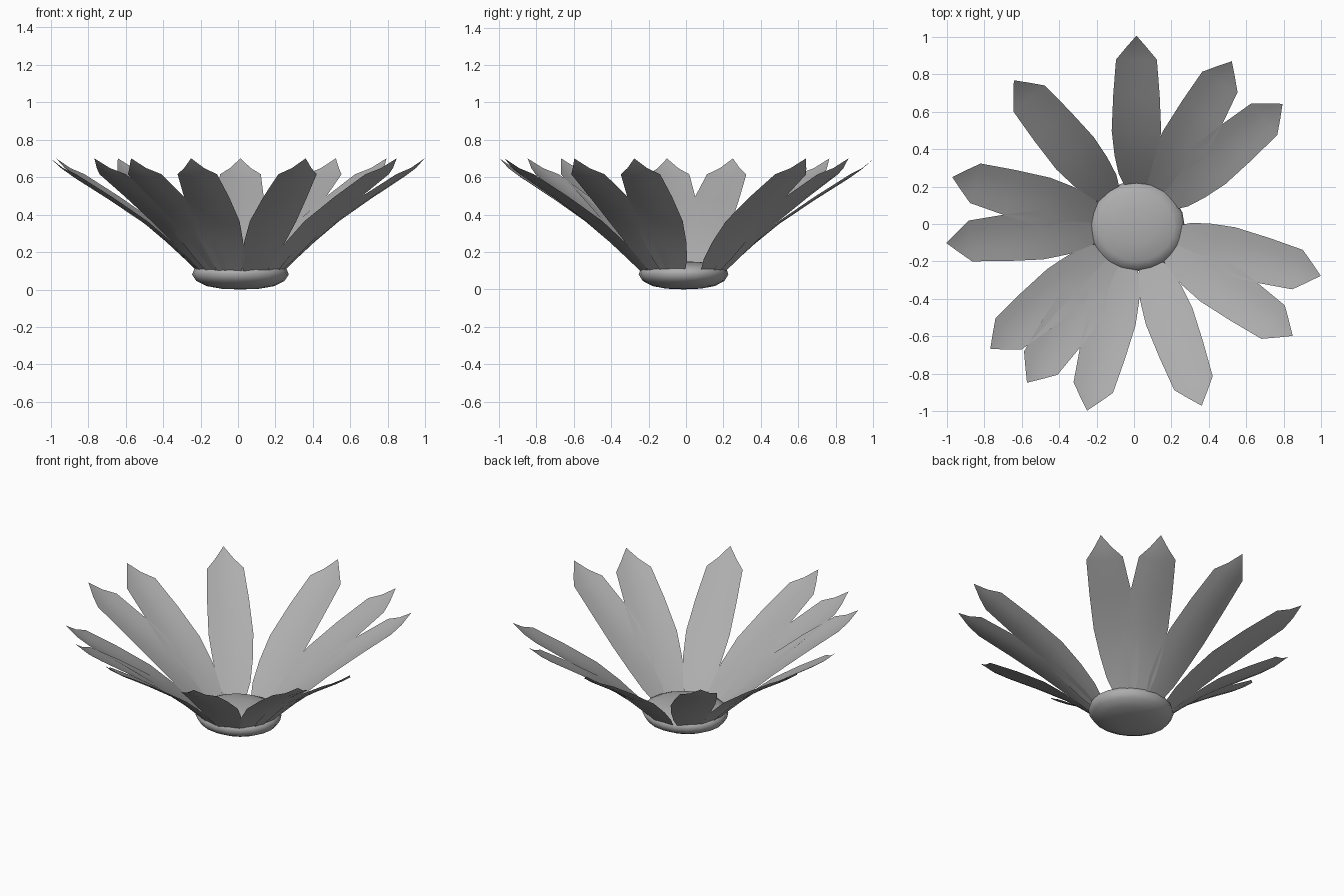
import bpy, bmesh, math
from mathutils import Matrix, Vector

if "Cube" in bpy.data.objects:
    bpy.data.objects.remove(bpy.data.objects["Cube"])

CENTER = Vector((0.013, -0.013, 0))
# petal directions in degrees
ANGLES = [90, 60, 40, -15, -35, -70, -105, -125, -140, -175, 165, 130]
# petal rows: distance from centre, half width, edge height, cup depth
ROWS = [(0.21, 0.06, 0.085, 0.0), (0.28, 0.095, 0.16, 0.008),
        (0.38, 0.117, 0.255, 0.012), (0.51, 0.132, 0.365, 0.016),
        (0.70, 0.124, 0.495, 0.018), (0.89, 0.109, 0.615, 0.018),
        (0.955, 0.055, 0.648, 0.004)]
TIP = (1.018, 0, 0.70)

grey = bpy.data.materials.new("mid_grey")
grey.diffuse_color = (0.42, 0.42, 0.42, 1)
grey.use_nodes = True
grey.node_tree.nodes["Principled BSDF"].inputs["Base Color"].default_value = grey.diffuse_color


def finish(bm, name):
    mesh = bpy.data.meshes.new(name)
    bm.to_mesh(mesh)
    bm.free()
    mesh.materials.append(grey)
    for p in mesh.polygons:
        p.use_smooth = True
    obj = bpy.data.objects.new(name, mesh)
    obj.location = CENTER
    bpy.context.collection.objects.link(obj)
    return obj


# petals: thin, slightly cupped sheets with a pointed tip
def petal(name, angle):
    bm = bmesh.new()
    steps = [-1, -0.5, 0, 0.5, 1]
    grid = [[bm.verts.new((r, w * s, z - cup * (1 - s * s))) for s in steps]
            for r, w, z, cup in ROWS]
    for a, b in zip(grid, grid[1:]):
        for i in range(4):
            bm.faces.new((a[i], b[i], b[i + 1], a[i + 1]))
    tip = bm.verts.new(TIP)
    for i in range(4):
        bm.faces.new((grid[-1][i], tip, grid[-1][i + 1]))
    bmesh.ops.recalc_face_normals(bm, faces=bm.faces)
    if sum(f.normal.z for f in bm.faces) < 0:
        bmesh.ops.reverse_faces(bm, faces=bm.faces)
    bm.transform(Matrix.Rotation(math.radians(angle), 4, 'Z'))
    return finish(bm, name)


for n, angle in enumerate(ANGLES, 1):
    petal(f"petal_{n}", angle)

# flower centre: flattened round button
PROFILE = [(0, 0), (0.10, 0.004), (0.18, 0.018), (0.235, 0.045), (0.258, 0.08),
           (0.247, 0.108), (0.20, 0.13), (0.10, 0.146), (0, 0.15)]
bm = bmesh.new()
vs = [bm.verts.new((r, 0, z)) for r, z in PROFILE]
edges = [bm.edges.new(p) for p in zip(vs, vs[1:])]
bmesh.ops.spin(bm, geom=vs + edges, cent=(0, 0, 0), axis=(0, 0, 1),
               angle=2 * math.pi, steps=20, use_merge=True)
bmesh.ops.remove_doubles(bm, verts=bm.verts, dist=1e-4)
bmesh.ops.recalc_face_normals(bm, faces=bm.faces)
bm.transform(Matrix.Diagonal((1, 0.93, 1, 1)))
finish(bm, "flower_center")
